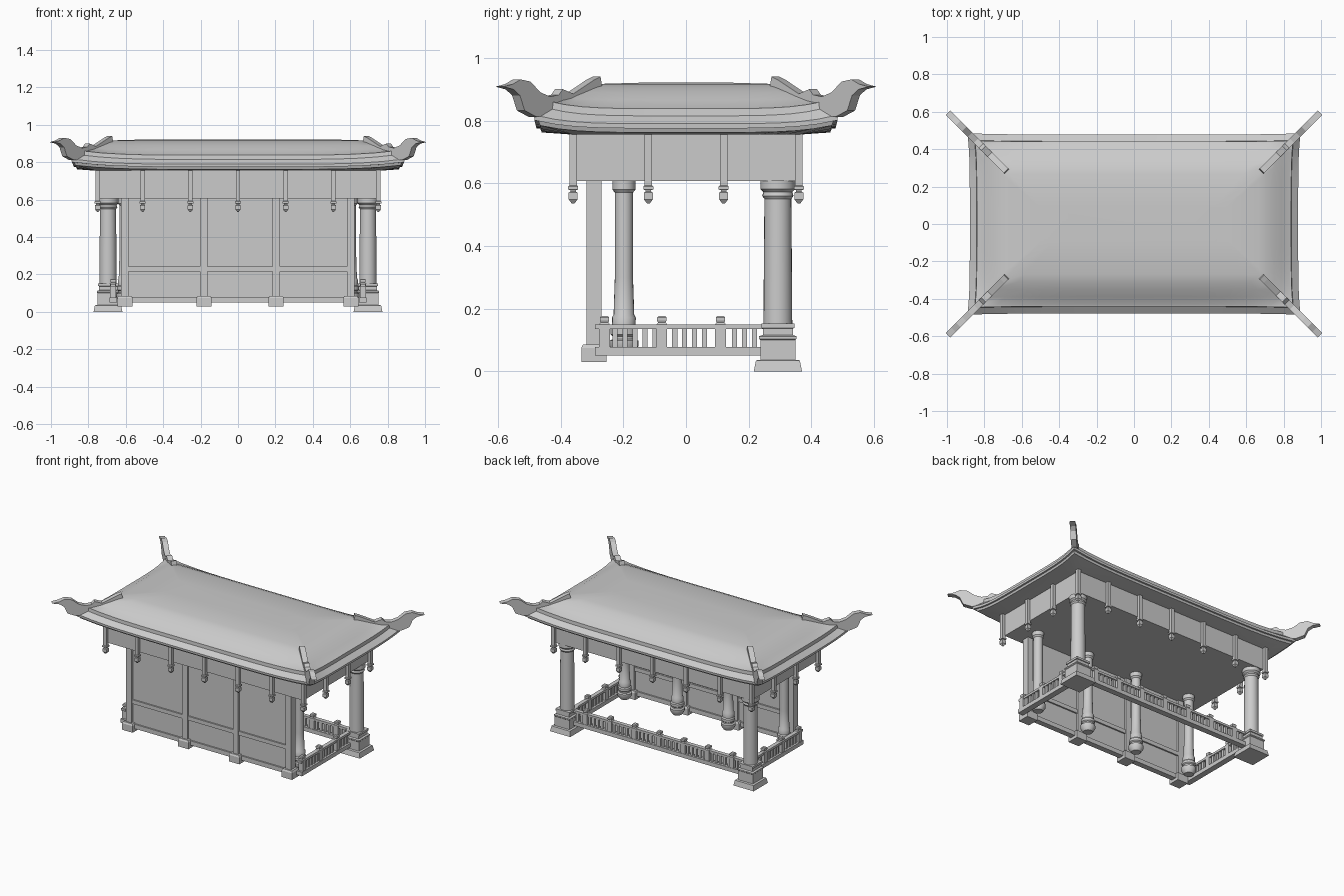
import bpy, bmesh, math
from mathutils import Vector

if "Cube" in bpy.data.objects:
    bpy.data.objects.remove(bpy.data.objects["Cube"], do_unlink=True)

grey = bpy.data.materials.new("plain grey")
grey.use_nodes = True
grey.diffuse_color = (0.6, 0.6, 0.6, 1)
grey.node_tree.nodes["Principled BSDF"].inputs["Base Color"].default_value = (0.6, 0.6, 0.6, 1)


def finish(name, bm, smooth=0):
    bmesh.ops.recalc_face_normals(bm, faces=bm.faces)
    mesh = bpy.data.meshes.new(name)
    bm.to_mesh(mesh)
    bm.free()
    mesh.materials.append(grey)
    obj = bpy.data.objects.new(name, mesh)
    bpy.context.collection.objects.link(obj)
    if smooth:
        bpy.ops.object.select_all(action='DESELECT')
        bpy.context.view_layer.objects.active = obj
        obj.select_set(True)
        bpy.ops.object.shade_smooth_by_angle(angle=math.radians(smooth))
    return obj


def box(bm, x0, x1, y0, y1, z0, z1):
    verts = bmesh.ops.create_cube(bm, size=1)["verts"]
    for v in verts:
        v.co = Vector(((x0 + x1) / 2 + v.co.x * (x1 - x0),
                       (y0 + y1) / 2 + v.co.y * (y1 - y0),
                       (z0 + z1) / 2 + v.co.z * (z1 - z0)))


def loft(bm, rings):
    """Join equal rings of points with quads and close both ends."""
    rows = [[bm.verts.new(p) for p in ring] for ring in rings]
    n = len(rows[0])
    for a, b in zip(rows, rows[1:]):
        for i in range(n):
            j = (i + 1) % n
            bm.faces.new((a[i], a[j], b[j], b[i]))
    bm.faces.new(rows[0])
    bm.faces.new(rows[-1])


def turned(bm, x, y, profile, sides=4):
    """Stack of (half width, height) rings; four sides give square sections."""
    k = math.sqrt(2) if sides == 4 else 1
    turn = math.pi / 4 if sides == 4 else 0
    angles = [turn + 2 * math.pi * i / sides for i in range(sides)]
    loft(bm, [[(x + r * k * math.cos(a), y + r * k * math.sin(a), z) for a in angles]
              for r, z in profile])


# Roof: concentric rectangles whose corners sweep up
def roof_ring(half_y, z, lift, steps=16):
    half_x = half_y + 0.4
    corners = [(-half_x, -half_y), (half_x, -half_y), (half_x, half_y), (-half_x, half_y)]
    pts = []
    for i in range(4):
        a, b = Vector(corners[i]), Vector(corners[(i + 1) % 4])
        for s in range(steps):
            t = s / steps
            u = abs(2 * t - 1) ** 5
            p = a.lerp(b, t) * (1 + 0.5 * lift * u)
            pts.append((p.x, p.y, z + lift * u))
    return pts


bm = bmesh.new()
eave = [(0.36, 0.755, 0), (0.46, 0.762, 0.022), (0.465, 0.775, 0.024),
        (0.477, 0.775, 0.026), (0.478, 0.79, 0.028), (0.442, 0.815, 0.026),
        (0.44, 0.838, 0.025), (0.43, 0.841, 0.02)]
slope = [(0.39, 0.866, 0.006), (0.35, 0.889, 0), (0.31, 0.906, 0), (0.27, 0.917, 0), (0.1, 0.922, 0)]
loft(bm, [roof_ring(*r) for r in eave + slope])
finish("roof", bm, 28)

# Upturned ridge horns on the four corners
horn = [(0.28, 0.91), (0.285, 0.94), (0.305, 0.93), (0.372, 0.885), (0.405, 0.9),
        (0.418, 0.882), (0.445, 0.876), (0.477, 0.89), (0.508, 0.924), (0.54, 0.931),
        (0.565, 0.916), (0.595, 0.908), (0.562, 0.899), (0.542, 0.88), (0.527, 0.832),
        (0.49, 0.812), (0.42, 0.815), (0.35, 0.87)]
bm = bmesh.new()
for sx in (-1, 1):
    for sy in (-1, 1):
        side = Vector((-sy, sx, 0)) * 0.0125
        loft(bm, [[Vector((sx * (t + 0.4), sy * t, z)) + side * s for t, z in horn]
                  for s in (-1, 1)])
finish("ridge_horns", bm)

# Frieze box with raised posts and hanging drops
bm = bmesh.new()
box(bm, -0.742, 0.742, -0.352, 0.352, 0.607, 0.765)
finish("frieze", bm)
spots = [(x, s * 0.36) for x in (-0.75, -0.51, -0.255, 0, 0.255, 0.51, 0.75) for s in (-1, 1)]
spots += [(s * 0.75, y) for y in (-0.12, 0.12) for s in (-1, 1)]
bm = bmesh.new()
drops = bmesh.new()
for x, y in spots:
    box(bm, x - 0.012, x + 0.012, y - 0.012, y + 0.012, 0.605, 0.768)
    turned(drops, x, y, [(0.004, 0.535), (0.014, 0.548), (0.014, 0.57), (0.009, 0.573),
                         (0.009, 0.578), (0.016, 0.58), (0.016, 0.59), (0.012, 0.593), (0.012, 0.607)])
finish("frieze_posts", bm)
finish("hanging_drops", drops)

# Front wall: panel, pillars, cross bars and foot blocks
pillars = (-0.605, -0.182, 0.204, 0.603)
bm = bmesh.new()
box(bm, -0.6, 0.6, -0.302, -0.284, 0.06, 0.61)
finish("wall_panel", bm)
bm = bmesh.new()
feet = bmesh.new()
columns = bmesh.new()
for x in pillars:
    box(bm, x - 0.02, x + 0.02, -0.318, -0.27, 0.07, 0.61)
    turned(feet, x, -0.294, [(0.04, 0.03), (0.04, 0.075), (0.034, 0.086)])
    # Round column behind each pillar
    turned(columns, x, -0.198, [(0.03, 0.055), (0.046, 0.08), (0.046, 0.098), (0.036, 0.103),
                                (0.036, 0.112), (0.043, 0.118), (0.043, 0.135), (0.037, 0.142),
                                (0.038, 0.172), (0.033, 0.18), (0.029, 0.3), (0.029, 0.57),
                                (0.037, 0.58), (0.037, 0.61)], 20)
for z0, z1 in ((0.216, 0.243), (0.05, 0.08)):
    box(bm, -0.605, 0.605, -0.312, -0.274, z0, z1)
finish("wall_frame", bm)
finish("wall_feet", feet)
finish("front_columns", columns, 35)

# Two large back columns on stepped pedestals
columns = bmesh.new()
bases = bmesh.new()
for x in (-0.695, 0.695):
    turned(columns, x, 0.293, [(0.046, 0.14), (0.045, 0.3), (0.043, 0.55), (0.05, 0.56),
                               (0.046, 0.572), (0.056, 0.582), (0.056, 0.61)], 24)
    turned(bases, x, 0.293, [(0.077, 0), (0.07, 0.035), (0.056, 0.037), (0.056, 0.1),
                             (0.06, 0.104), (0.06, 0.112), (0.048, 0.116), (0.048, 0.137),
                             (0.053, 0.138), (0.053, 0.152)])
finish("back_columns", columns, 35)
finish("pedestals", bases)


# Railings: posts, balusters and two rails along the back and both sides
def railing(bm, start, end, posts, gaps):
    a, b = Vector(start), Vector(end)
    along = (b - a).normalized()
    across = Vector((-along.y, along.x))
    for half, z0, z1 in ((0.02, 0.05, 0.077), (0.014, 0.135, 0.15)):
        lo, hi = a - across * half, b + across * half
        box(bm, min(lo.x, hi.x), max(lo.x, hi.x), min(lo.y, hi.y), max(lo.y, hi.y), z0, z1)
    for t in posts:
        p = a + along * t
        turned(bm, p.x, p.y, [(0.017, 0.07), (0.017, 0.15), (0.012, 0.156), (0.015, 0.162),
                              (0.015, 0.172), (0.01, 0.177)])
    count = round((b - a).length / gaps)
    for i in range(1, count):
        t = (b - a).length * i / count
        if all(abs(t - q) > 0.02 for q in posts):
            p = a + along * t
            turned(bm, p.x, p.y, [(0.008, 0.07), (0.008, 0.14)])


bm = bmesh.new()
for s in (-1, 1):
    railing(bm, (s * 0.668, -0.29), (s * 0.668, 0.25), (0.03, 0.213, 0.4), 0.031)
railing(bm, (-0.65, 0.285), (0.65, 0.285), [0.095 + 0.185 * i for i in range(7)], 0.031)
finish("railings", bm)
